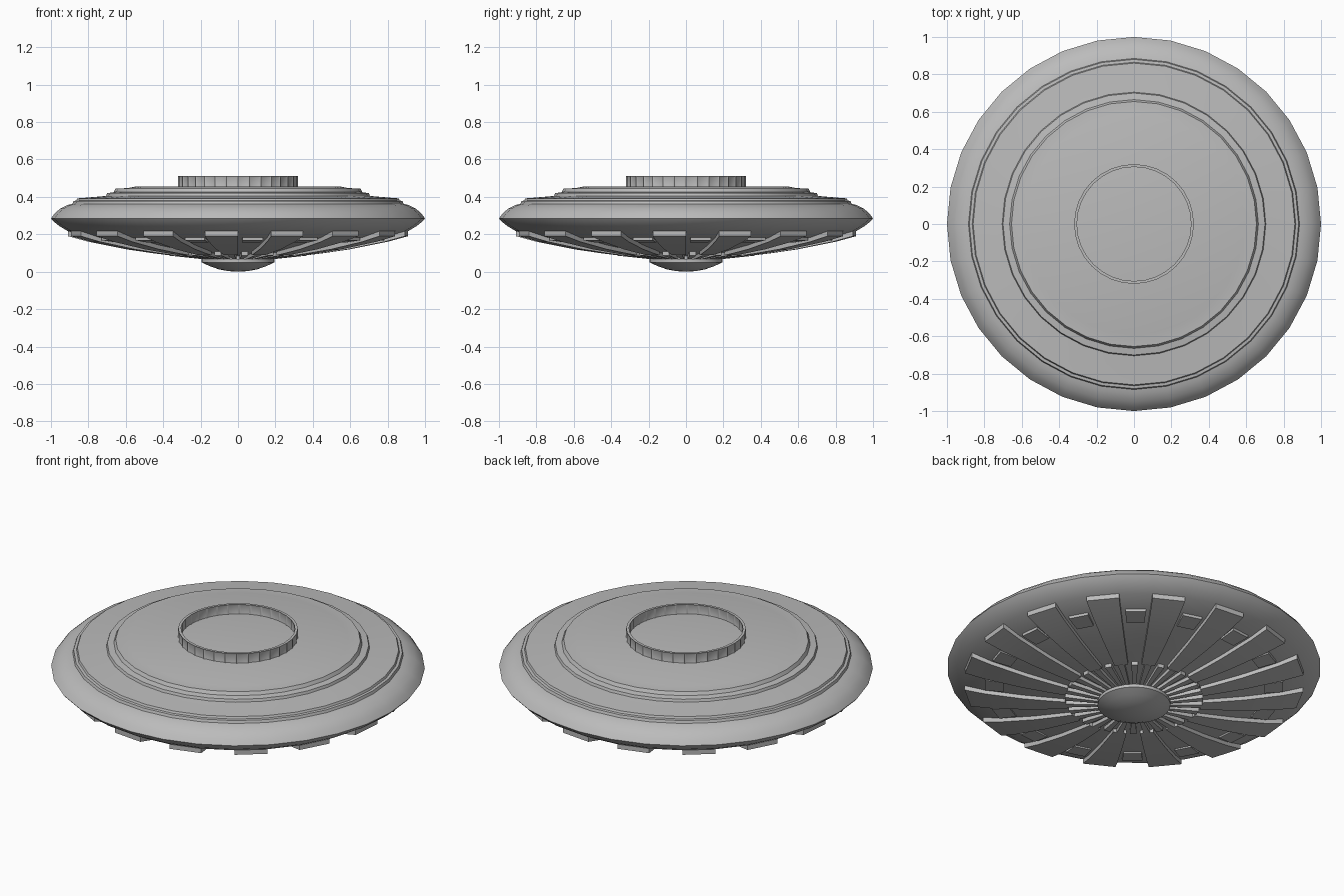
import bpy, bmesh
from math import sin, cos, pi, radians

cube = bpy.data.objects.get("Cube")
if cube:
    bpy.data.objects.remove(cube, do_unlink=True)

SEGMENTS = 32
STEP = 2 * pi / SEGMENTS

grey = bpy.data.materials.new("hull_grey")
grey.use_nodes = True
grey.diffuse_color = (0.5, 0.5, 0.5, 1)
grey.node_tree.nodes["Principled BSDF"].inputs["Base Color"].default_value = (0.5, 0.5, 0.5, 1)


def finish(name, bm, angle=30):
    bmesh.ops.recalc_face_normals(bm, faces=bm.faces)
    mesh = bpy.data.meshes.new(name)
    bm.to_mesh(mesh)
    bm.free()
    mesh.materials.append(grey)
    obj = bpy.data.objects.new(name, mesh)
    bpy.context.collection.objects.link(obj)
    bpy.ops.object.select_all(action='DESELECT')
    obj.select_set(True)
    bpy.context.view_layer.objects.active = obj
    bpy.ops.object.shade_smooth_by_angle(angle=radians(angle))
    return obj


def lathe(profile, closed=False):
    """Spin a (radius, z) profile around the vertical axis."""
    bm = bmesh.new()
    verts = [bm.verts.new((r, 0, z)) for r, z in profile]
    edges = [bm.edges.new(pair) for pair in zip(verts, verts[1:])]
    if closed:
        edges.append(bm.edges.new((verts[-1], verts[0])))
    bmesh.ops.spin(bm, geom=verts + edges, cent=(0, 0, 0), axis=(0, 0, 1),
                   angle=2 * pi, steps=SEGMENTS, use_merge=True)
    bmesh.ops.remove_doubles(bm, verts=bm.verts, dist=0.0005)
    return bm


def sector_blocks(name, sections, offset, fill, count=16):
    """Ring of blocks; sections are (radius, low z, high z), fill is the share of a segment."""
    bm = bmesh.new()
    for k in range(count):
        mid = -pi / 2 + offset + 2 * pi * k / count
        rings = []
        for r, low, high in sections:
            rings.append([bm.verts.new((r * cos(mid + s * STEP * fill / 2),
                                        r * sin(mid + s * STEP * fill / 2), z))
                          for s, z in ((-1, low), (1, low), (1, high), (-1, high))])
        for a, b in zip(rings, rings[1:]):
            for i in range(4):
                j = (i + 1) % 4
                bm.faces.new((a[i], a[j], b[j], b[i]))
        bm.faces.new(rings[0])
        bm.faces.new(rings[-1])
    return finish(name, bm)


# Saucer body: rounded rim, stepped upper deck, shallow curved underside
upper = [(0, .455), (.55, .455), (.59, .447), (.655, .444), (.665, .425), (.70, .42),
         (.705, .405), (.82, .395), (.86, .392), (.865, .38), (.88, .378), (.885, .363),
         (.91, .357), (.95, .338), (.98, .312), (1, .285)]
lower = [(.985, .268), (.955, .244), (.91, .217), (.8, .183), (.6, .143),
         (.37, .107), (.19, .085), (0, .085)]
finish("saucer_body", lathe(upper + lower))

# Raised collar on the deck with a recessed window in every segment
collar = lathe([(.32, .445), (.32, .512), (.305, .512), (.305, .445)], closed=True)
collar.normal_update()
bmesh.ops.recalc_face_normals(collar, faces=collar.faces)
walls = [f for f in collar.faces if abs(f.normal.z) < .1]
bmesh.ops.inset_individual(collar, faces=walls, thickness=.012, depth=-.004)
finish("window_collar", collar)

# Radial fins over every other segment of the underside
fin_sections = [(.91, .19, .222), (.8, .16, .19), (.6, .12, .15),
                (.45, .098, .128), (.37, .088, .115)]
sector_blocks("underside_fins", fin_sections, -STEP / 2, 1)

# Small blocks set in the gaps between the fins
sector_blocks("gap_blocks", [(.80, .168, .19), (.70, .155, .172)], STEP / 2, .7)

# Narrow ribs running in to the central pod
sector_blocks("inner_ribs", [(.37, .086, .115), (.18, .066, .095)], STEP / 2, .5, SEGMENTS)

# Central pod below the hull
finish("bottom_pod", lathe([(0, .09), (.17, .09), (.17, .068), (.195, .068), (.195, .05),
                            (.15, .029), (.1, .012), (.05, .003), (0, 0)]))
